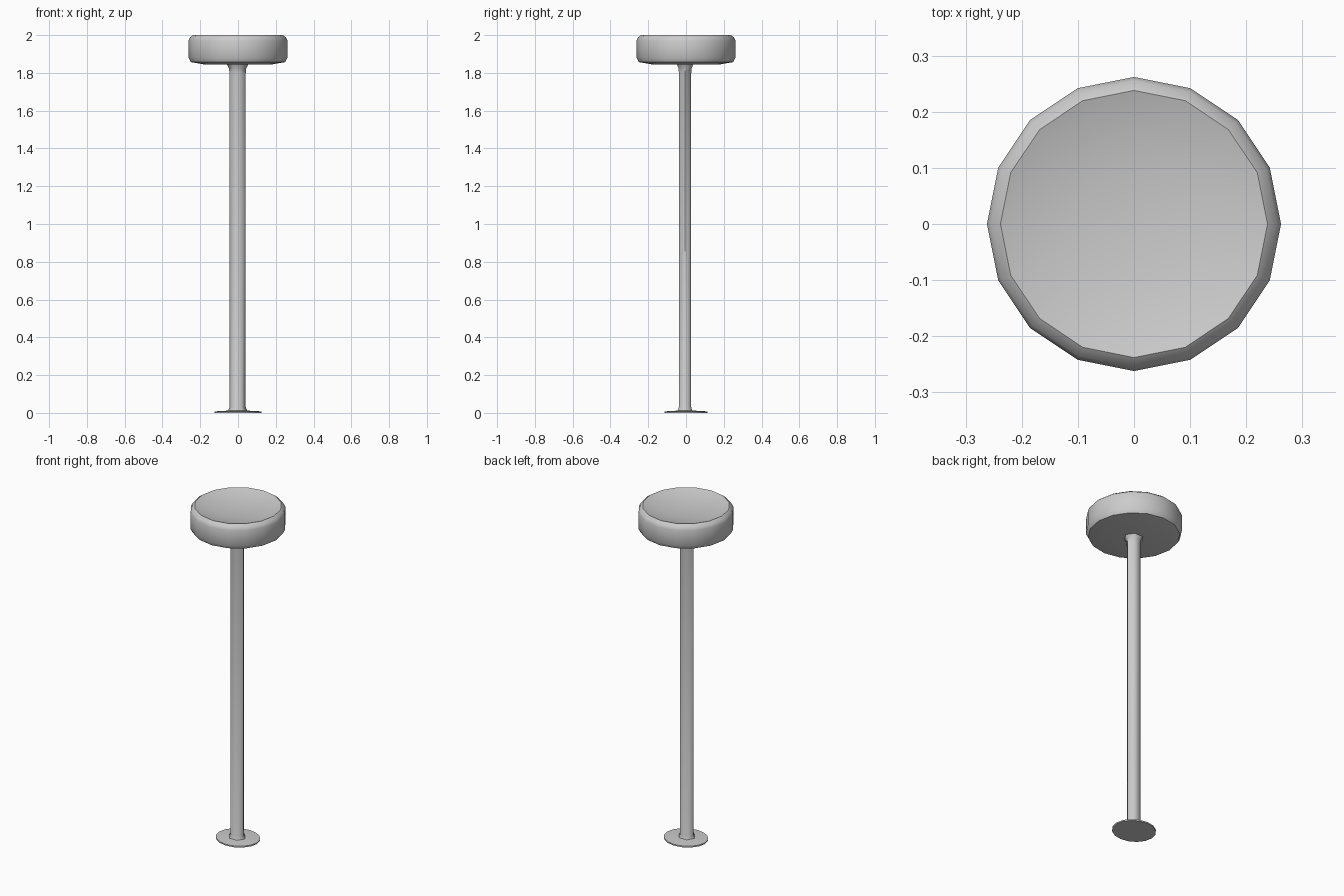
import bpy, bmesh, math

if "Cube" in bpy.data.objects:
    bpy.data.objects.remove(bpy.data.objects["Cube"])


def lathe(name, profile, sides, sx=1.0, sy=1.0, centre=(0, 0), angle=50):
    """Revolve (radius, z) points around z; radius 0 closes an end."""
    bm = bmesh.new()
    rings = []
    for r, z in profile:
        if r == 0:
            rings.append([bm.verts.new((0, 0, z))] * sides)
        else:
            rings.append([bm.verts.new((r * sx * math.cos(i * math.tau / sides),
                                        r * sy * math.sin(i * math.tau / sides), z))
                          for i in range(sides)])
    for a, b in zip(rings, rings[1:]):
        for i in range(sides):
            j = (i + 1) % sides
            bm.faces.new(list(dict.fromkeys((a[i], a[j], b[j], b[i]))))
    bmesh.ops.recalc_face_normals(bm, faces=bm.faces)
    mesh = bpy.data.meshes.new(name)
    bm.to_mesh(mesh)
    bm.free()
    ob = bpy.data.objects.new(name, mesh)
    ob.location = (centre[0], centre[1], 0)
    bpy.context.collection.objects.link(ob)
    bpy.ops.object.select_all(action='DESELECT')
    ob.select_set(True)
    bpy.context.view_layer.objects.active = ob
    bpy.ops.object.shade_smooth_by_angle(angle=math.radians(angle))
    return ob


# Cushioned seat with a shallow dished top
lathe("seat", [(0, 1.845), (0.18, 1.845), (0.25, 1.857), (0.262, 1.88),
               (0.262, 1.97), (0.255, 1.987), (0.238, 2.0),
               (0.20, 1.988), (0.11, 1.973), (0, 1.968)], 16)

# Slim six-sided post, flaring into the seat and the foot
lathe("post", [(0, 0.005), (0.052, 0.008), (0.043, 0.03), (0.043, 1.80),
               (0.046, 1.825), (0.06, 1.85), (0, 1.85)], 6,
      sy=0.88, centre=(-0.002, -0.005), angle=65)

# Thin oval foot plate
lathe("foot_plate", [(0, 0), (0.125, 0), (0.125, 0.008), (0.05, 0.012), (0, 0.012)],
      16, sy=0.9)
